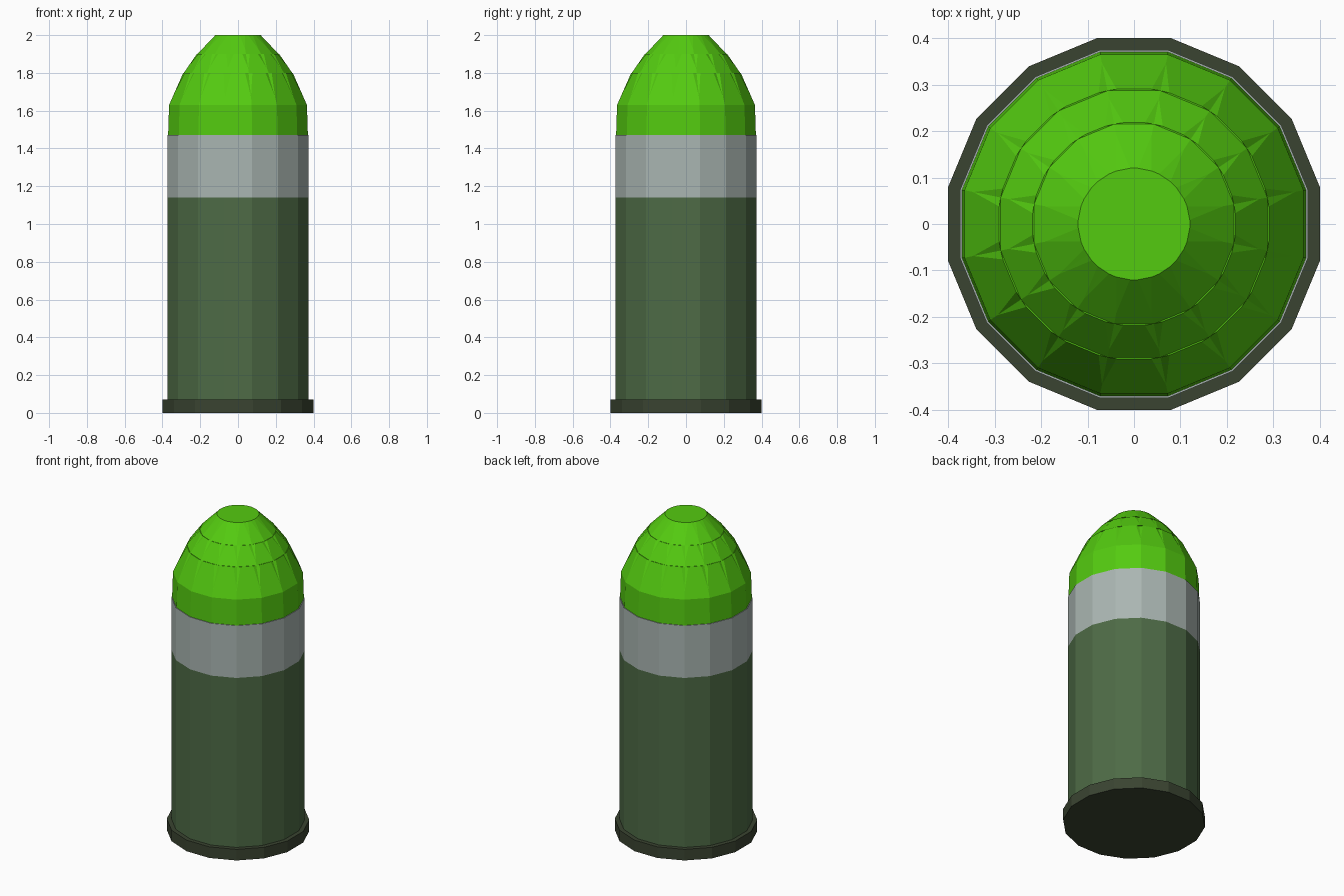
import bpy, bmesh, math

if "Cube" in bpy.data.objects:
    bpy.data.objects.remove(bpy.data.objects["Cube"])

SIDES = 16
STEP = 2 * math.pi / SIDES
SHARE = 1 / math.cos(STEP / 2)   # flat-side radius -> corner radius


def material(name, rgb):
    m = bpy.data.materials.new(name)
    lin = [((c / 255 + 0.055) / 1.055) ** 2.4 for c in rgb]
    m.diffuse_color = (*lin, 1)
    m.use_nodes = True
    m.node_tree.nodes["Principled BSDF"].inputs["Base Color"].default_value = m.diffuse_color
    return m


def finish(name, bm, mat):
    bmesh.ops.remove_doubles(bm, verts=bm.verts, dist=1e-5)
    bmesh.ops.recalc_face_normals(bm, faces=bm.faces)
    me = bpy.data.meshes.new(name)
    bm.to_mesh(me)
    bm.free()
    me.materials.append(mat)
    bpy.context.collection.objects.link(bpy.data.objects.new(name, me))


def ring(bm, radius, z, half=0.0, dent=0.0):
    """Polygon ring with three points per corner; half and dent open a chamfer there."""
    verts = []
    for i in range(SIDES):
        a = (i + 0.5) * STEP
        rc = radius * SHARE
        cx, cy = rc * math.cos(a), rc * math.sin(a)
        for side in (-1, 0, 1):
            if side == 0:
                k = (rc - dent) / rc
                verts.append(bm.verts.new((cx * k, cy * k, z)))
            else:
                # slide along the neighbouring flat side
                t = a + side * (STEP / 2 + math.pi / 2)
                t = a + side * (math.pi / 2 + STEP / 2)
                verts.append(bm.verts.new((cx + half * math.cos(t), cy + half * math.sin(t), z)))
    return verts


def bridge(bm, lower, upper):
    n = len(lower)
    for i in range(n):
        j = (i + 1) % n
        quad = []
        for v in (lower[i], lower[j], upper[j], upper[i]):
            if all((v.co - q.co).length > 1e-5 for q in quad):
                quad.append(v)
        if len(quad) > 2:
            bm.faces.new(quad)


def prism(name, radius, z0, z1, mat):
    bm = bmesh.new()
    rings = [[bm.verts.new((radius * SHARE * math.cos((i + 0.5) * STEP),
                            radius * SHARE * math.sin((i + 0.5) * STEP), z))
              for i in range(SIDES)] for z in (z0, z1)]
    bridge(bm, *rings)
    bm.faces.new(rings[0])
    bm.faces.new(rings[1])
    finish(name, bm, mat)


lime = material("lime green", (84, 203, 16))
grey = material("pale grey", (170, 182, 178))
olive = material("olive green", (78, 107, 70))
dark = material("dark olive", (58, 68, 49))

# Casing: base rim, main body and band
prism("base_rim", 0.40, 0.0, 0.07, dark)
prism("casing_body", 0.374, 0.07, 1.14, olive)
prism("casing_band", 0.374, 1.14, 1.47, grey)

# Nose: stacked tapering tiers, each with corner creases that widen upward
bm = bmesh.new()
start = ring(bm, 0.37, 1.47)
bm.faces.new([start[i] for i in range(1, len(start), 3)])
shoulder = ring(bm, 0.365, 1.63)
bridge(bm, start, shoulder)
previous = shoulder
tiers = [(0.365, 1.63, 0.29, 1.80, 0.020, 0.010),
         (0.287, 1.80, 0.218, 1.90, 0.020, 0.010),
         (0.215, 1.90, 0.12, 2.00, 0.015, 0.003)]
for r0, z0, r1, z1, half, dent in tiers:
    if previous is not shoulder:          # small ledge between tiers
        base = ring(bm, r0, z0)
        bridge(bm, previous, base)
        previous = base
    # creases start a quarter of the way up the tier
    mid = ring(bm, r0 + (r1 - r0) * 0.25, z0 + (z1 - z0) * 0.25)
    bridge(bm, previous, mid)
    top = ring(bm, r1, z1, half, dent)
    bridge(bm, mid, top)
    previous = top
bm.faces.new(previous)                    # flat tip
finish("nose", bm, lime)
